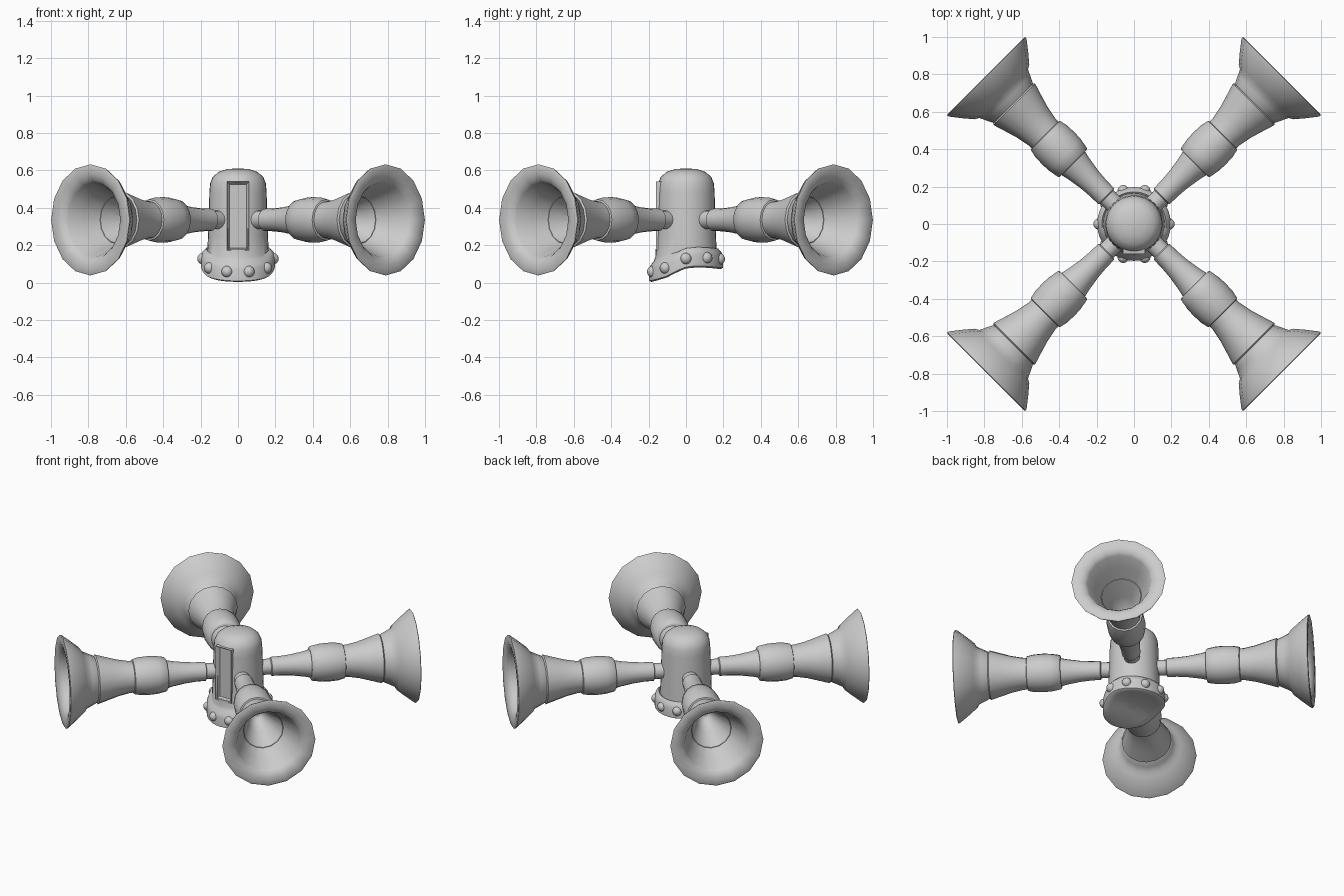
import bpy, bmesh, math
from mathutils import Matrix, Vector

if "Cube" in bpy.data.objects:
    bpy.data.objects.remove(bpy.data.objects["Cube"])


def finish(name, bm, angle=40):
    bmesh.ops.recalc_face_normals(bm, faces=bm.faces)
    me = bpy.data.meshes.new(name)
    bm.to_mesh(me)
    bm.free()
    ob = bpy.data.objects.new(name, me)
    bpy.context.collection.objects.link(ob)
    bpy.ops.object.select_all(action='DESELECT')
    bpy.context.view_layer.objects.active = ob
    ob.select_set(True)
    if angle:
        bpy.ops.object.shade_smooth_by_angle(angle=math.radians(angle))
    return ob


def lathe(profile, sides, warp=None):
    """Revolve (radius, height) points round z; radius 0 closes to a pole."""
    bm = bmesh.new()
    rings = []
    for i, (r, h) in enumerate(profile):
        ring = []
        for k in range(1 if r == 0 else sides):
            a = 2 * math.pi * k / sides
            p = Vector((r * math.cos(a), r * math.sin(a), h))
            if warp:
                p.z += warp(i, p.y)
            ring.append(bm.verts.new(p))
        rings.append(ring)
    for a, b in zip(rings, rings[1:]):
        for k in range(sides):
            q = [a[k % len(a)], a[(k + 1) % len(a)], b[(k + 1) % len(b)], b[k % len(b)]]
            bm.faces.new(list(dict.fromkeys(q)))
    return bm


def saddle(y):
    """Height of the curved underside, low at the front."""
    pts = [(-.2, 0), (-.15, .012), (-.1, .028), (-.05, .055), (0, .075),
           (.06, .082), (.13, .078), (.2, .07)]
    y = max(-.1999, min(.1999, y))
    for (y0, z0), (y1, z1) in zip(pts, pts[1:]):
        if y <= y1:
            return z0 + (z1 - z0) * (y - y0) / (y1 - y0)


def box(size, centre):
    bm = bmesh.new()
    bmesh.ops.create_cube(bm, size=1)
    bmesh.ops.scale(bm, vec=size, verts=bm.verts)
    bmesh.ops.translate(bm, vec=centre, verts=bm.verts)
    return bm


# Domed body with flared, saddle-shaped foot
BODY = [(0, 0), (.05, 0), (.1, 0), (.15, 0), (.185, 0), (.197, .008), (.197, .07), (.19, .09),
        (.172, .108), (.164, .13), (.16, .25), (.153, .48), (.149, .53), (.135, .565),
        (.105, .591), (.06, .606), (0, .611)]
body = finish("body", lathe(BODY, 32, lambda i, y: saddle(y) * (
    1 if i < 9 else .6 if i == 9 else 0)))

# Slot cut in the front
cutter = finish("slot_cutter", box((.1, .1, .35), (0, -.182, .355)), 0)
cutter.hide_render = True
bpy.context.view_layer.objects.active = body
mod = body.modifiers.new("slot", 'BOOLEAN')
mod.operation, mod.object, mod.solver = 'DIFFERENCE', cutter, 'EXACT'
bpy.ops.object.modifier_apply(modifier=mod.name)
bpy.data.objects.remove(cutter)

# Raised frame around the slot
bm = box((.12, .06, .37), (0, -.133, .355))
front = min(bm.faces, key=lambda f: f.calc_center_median().y)
bmesh.ops.inset_region(bm, faces=[front], thickness=.022)
bmesh.ops.translate(bm, vec=(0, .027, 0), verts=front.verts)
rim_edges = [e for e in bm.edges if all(v.co.y < -.16 for v in e.verts)]
bmesh.ops.bevel(bm, geom=rim_edges, offset=.006, segments=2, affect='EDGES', profile=.5)
finish("slot_frame", bm, 50)

# Ring of rivets following the foot
for k in range(10):
    a = math.radians(36 * k)
    x, y = .187 * math.cos(a), .187 * math.sin(a)
    bm = bmesh.new()
    bmesh.ops.create_uvsphere(bm, u_segments=12, v_segments=8, radius=.031)
    bmesh.ops.translate(bm, vec=(x, y, saddle(y) + .053), verts=bm.verts)
    finish("rivet", bm, 60)

# Four horns on the diagonals, as (radius, distance from the centre)
PARTS = {
    "pipe": [(0, .10), (.05, .10), (.05, .205), (.06, .21), (.061, .27), (.067, .34),
             (.08, .42), (.094, .48), (0, .48)],
    "collar": [(0, .458), (.1, .458), (.109, .465), (.119, .52), (.122, .57),
               (.119, .63), (.11, .67), (.09, .677), (0, .677)],
    "neck": [(.0, .64), (.098, .64), (.102, .70), (.116, .77), (.137, .84), (.157, .905),
             (.145, .915), (.125, .915)],
    "bell": [(.135, .895), (.15, .915), (.167, .95), (.184, .985), (.208, 1.0), (.25, 1.05),
             (.293, 1.105), (.297, 1.116), (.288, 1.12), (.245, 1.117), (.215, 1.105),
             (.2, 1.085), (.165, 1.0), (.122, .9), (.075, .78), (.04, .69), (0, .665)],
}
for quarter in range(4):
    turn = (Matrix.Translation((0, 0, .335)) @ Matrix.Rotation(math.radians(45 + 90 * quarter), 4, 'Z')
            @ Matrix.Rotation(math.radians(90), 4, 'Y'))
    for name, profile in PARTS.items():
        bm = lathe(profile, 16)
        bmesh.ops.transform(bm, matrix=turn, verts=bm.verts)
        finish("horn_" + name, bm, 45)
